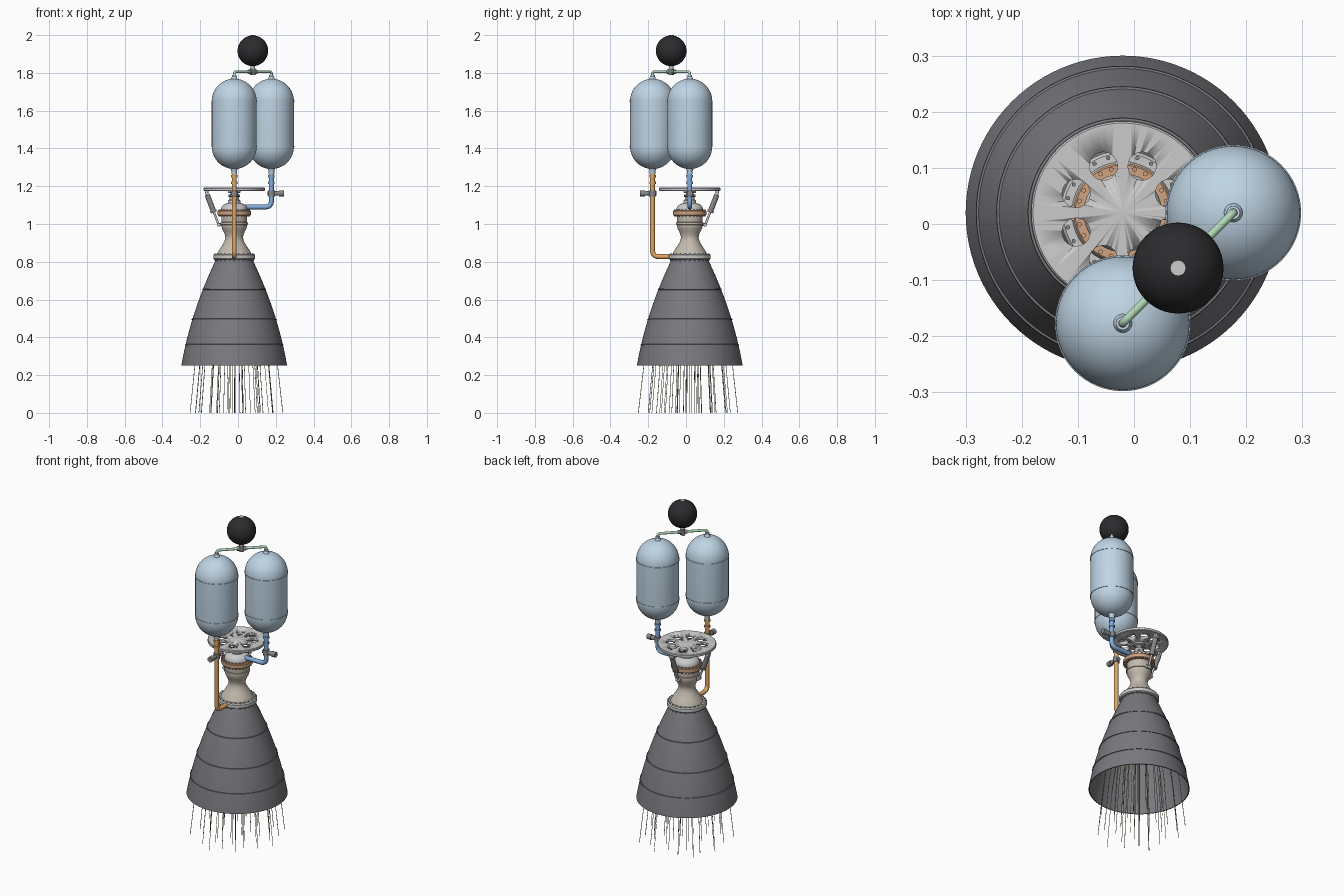
import bpy, bmesh, math, random
from mathutils import Vector, Matrix

if "Cube" in bpy.data.objects:
    bpy.data.objects.remove(bpy.data.objects["Cube"])

random.seed(4)
C = Vector((-0.02, 0.02, 0))          # engine axis
T1 = Vector((0.177, 0.02, 0))         # oxidiser tank axis
T2 = Vector((-0.02, -0.177, 0))       # fuel tank axis
S = Vector((0.0785, -0.0785, 0))      # pressure sphere axis


def mat(name, rgb):
    m = bpy.data.materials.new(name)
    m.diffuse_color = (*rgb, 1)
    m.use_nodes = True
    m.node_tree.nodes["Principled BSDF"].inputs["Base Color"].default_value = m.diffuse_color
    return m


BLUE = mat("tank_blue", (0.52, 0.66, 0.78))
PIPE_BLUE = mat("pipe_blue", (0.22, 0.42, 0.72))
ORANGE = mat("pipe_orange", (0.75, 0.38, 0.13))
COPPER = mat("copper", (0.62, 0.36, 0.22))
GREEN = mat("pipe_green", (0.45, 0.70, 0.48))
BLACK = mat("black", (0.025, 0.025, 0.028))
DARK = mat("bell_grey", (0.19, 0.19, 0.21))
STEEL = mat("dark_steel", (0.25, 0.25, 0.26))
BEIGE = mat("chamber_beige", (0.55, 0.50, 0.42))
STREAK = mat("exhaust_tan", (0.42, 0.36, 0.22))


def finish(name, bm, m=None):
    bmesh.ops.recalc_face_normals(bm, faces=bm.faces)
    me = bpy.data.meshes.new(name)
    bm.to_mesh(me)
    bm.free()
    ob = bpy.data.objects.new(name, me)
    bpy.context.collection.objects.link(ob)
    if m:
        me.materials.append(m)
    bpy.ops.object.select_all(action='DESELECT')
    ob.select_set(True)
    bpy.context.view_layer.objects.active = ob
    bpy.ops.object.shade_smooth_by_angle(angle=math.radians(35))
    return ob


def lathe(name, prof, c, m=None, n=64, closed=False):
    bm = bmesh.new()
    vs = [bm.verts.new((c.x + r, c.y, z)) for r, z in prof]
    es = [bm.edges.new(p) for p in zip(vs, vs[1:])]
    if closed:
        es.append(bm.edges.new((vs[-1], vs[0])))
    bmesh.ops.spin(bm, geom=vs + es, cent=c, axis=(0, 0, 1), angle=math.tau, steps=n, use_duplicate=False)
    bmesh.ops.remove_doubles(bm, verts=bm.verts, dist=1e-5)
    return finish(name, bm, m)


def add_rod(bm, a, b, r, n=16):
    a, b = Vector(a), Vector(b)
    d = b - a
    q = d.to_track_quat('Z', 'Y').to_matrix().to_4x4()
    bmesh.ops.create_cone(bm, cap_ends=True, segments=n, radius1=r, radius2=r, depth=d.length,
                          matrix=Matrix.Translation((a + b) / 2) @ q)


def rods(name, items, m=None, n=16):
    bm = bmesh.new()
    for a, b, r in items:
        add_rod(bm, a, b, r, n)
    return finish(name, bm, m)


def polar(c, r, ang, z):
    return Vector((c.x + r * math.cos(ang), c.y + r * math.sin(ang), z))


def pipe(name, pts, r, m, bend=0.03):
    path = [Vector(pts[0])]
    for i in range(1, len(pts) - 1):       # rounded elbows
        p0, p, p2 = (Vector(v) for v in pts[i - 1:i + 2])
        a, b = p + (p0 - p).normalized() * bend, p + (p2 - p).normalized() * bend
        for k in range(9):
            t = k / 8
            path.append(a * (1 - t) ** 2 + p * 2 * t * (1 - t) + b * t * t)
    path.append(Vector(pts[-1]))
    return curves(name, [path], r, m, 4)


def curves(name, paths, r, m, res):
    cu = bpy.data.curves.new(name, 'CURVE')
    cu.dimensions = '3D'
    cu.bevel_depth, cu.bevel_resolution, cu.use_fill_caps = r, res, True
    for path in paths:
        sp = cu.splines.new('POLY')
        sp.points.add(len(path) - 1)
        for pt, v in zip(sp.points, path):
            pt.co = (*v, 1)
    cu.materials.append(m)
    ob = bpy.data.objects.new(name, cu)
    bpy.context.collection.objects.link(ob)
    return ob


def bell_r(z):                             # bell contour, z 0.25 .. 0.82
    t = (0.82 - z) / 0.57
    return 0.093 + 0.187 * (1.48 * t - 0.48 * t * t)


# nozzle extension: thin double wall
zs = [0.82 - 0.57 * i / 20 for i in range(21)]
lathe("nozzle_bell", [(bell_r(z), z) for z in zs] + [(bell_r(z) - 0.005, z) for z in reversed(zs)],
      C, DARK, 96, True)
for i, z in enumerate((0.655, 0.495, 0.36)):
    lathe(f"bell_band_{i + 1}", [(bell_r(z + .004) - .002, z + .004), (bell_r(z) + .003, z + .003),
                                 (bell_r(z) + .004, z - .003), (bell_r(z - .004) - .002, z - .004)],
          C, DARK, 96, True)

# exhaust streaks following the bell
paths = []
for i in range(38):
    f, a = 0.9 * math.sqrt((i + 0.5) / 38), i * 2.39996
    f *= random.uniform(0.93, 1.0)
    path = [polar(C, f * bell_r(z), a, z) for z in (0.80, 0.7, 0.6, 0.5, 0.4, 0.3)]
    path.append(polar(C, min(f * 1.11 * 0.28, 0.279), a, 0))
    paths.append(path)
curves("exhaust_streaks", paths, 0.0016, STREAK, 0)

# manifold ring between bell and chamber
lathe("fuel_manifold", [(.085, .812), (.106, .812), (.111, .817), (.111, .835), (.106, .841), (.085, .841)], C, None, 64, True)
rods("manifold_bolts", [(polar(C, .101, k * math.tau / 24, .805), polar(C, .101, k * math.tau / 24, .845), .004)
                        for k in range(24)], STEEL, 6)

# combustion chamber and throat
outer = [(.092, .838), (.085, .855), (.068, .88), (.053, .905), (.047, .925), (.048, .938), (.056, .96),
         (.064, .975), (.068, .99), (.068, 1.05)]
lathe("combustion_chamber", outer + [(.055, 1.05), (.055, .98), (.036, .93), (.085, .838)], C, BEIGE, 64, True)
lathe("chamber_band", [(.066, .995), (.072, .997), (.072, 1.008), (.066, 1.01)], C, BEIGE, 64, True)

# injector flange, bolts and dome
lathe("injector_flange", [(0, 1.045), (.085, 1.045), (.088, 1.048), (.088, 1.068), (.085, 1.071), (0, 1.071)], C, COPPER)
rods("flange_bolts", [(polar(C, .080, k * math.tau / 24, 1.039), polar(C, .080, k * math.tau / 24, 1.077), .0045)
                      for k in range(24)], COPPER, 6)
lathe("injector_dome", [(.07, 1.07), (.07, 1.082), (.064, 1.096), (.05, 1.106), (.034, 1.11), (.032, 1.125),
                        (.026, 1.13), (.024, 1.142), (0, 1.142)], C)

# gimbal joint
lathe("gimbal_joint", [(0, 1.135), (.018, 1.138), (.024, 1.15), (.018, 1.162), (.032, 1.166), (.032, 1.178), (0, 1.178)], C, None, 32)
rods("gimbal_pins", [(C + Vector((-.03, 0, 1.15)), C + Vector((.03, 0, 1.15)), .006),
                     (C + Vector((0, -.03, 1.15)), C + Vector((0, .03, 1.15)), .006)], STEEL)

# thrust plate with eight lightening holes
plate = lathe("thrust_plate", [(0, 1.175), (.160, 1.175), (.163, 1.178), (.163, 1.189), (.160, 1.192), (0, 1.192)], C)
cut = rods("hole_cutter", [(polar(C, .09, (k + .5) * math.tau / 8, 1.1), polar(C, .09, (k + .5) * math.tau / 8, 1.25), .025)
                           for k in range(8)], None, 32)
cut.hide_render = True
mod = plate.modifiers.new("holes", 'BOOLEAN')
mod.operation, mod.object, mod.solver = 'DIFFERENCE', cut, 'EXACT'
bpy.context.view_layer.objects.active = plate
bpy.ops.object.modifier_apply(modifier="holes")
bpy.data.objects.remove(cut)

# two steering actuators, on the left and at the back
for side, ang in (("left", math.pi), ("back", math.pi / 2)):
    top, bot = polar(C, .146, ang, 1.162), polar(C, .082, ang, .995)
    cross = Vector((-math.sin(ang), math.cos(ang), 0)) * .014
    lerp = lambda t: top.lerp(bot, t)
    rods(f"{side}_actuator_body", [(lerp(.05), lerp(.58), .014), (lerp(.54), lerp(.6), .017)], STEEL, 24)
    rods(f"{side}_actuator_rod", [(top, bot, .006)])
    rods(f"{side}_actuator_mounts", [(top - cross, top + cross, .009), (bot - cross, bot + cross, .009),
                                     (top, top + Vector((0, 0, .018)), .010),
                                     (bot, polar(C, .062, ang, 1.0), .008)])

# propellant tanks
for name, c in (("oxidiser", T1), ("fuel", T2)):
    r = .119
    arc = [(r * math.sin(a), r * math.cos(a)) for a in (k * math.pi / 32 for k in range(17))]
    lathe(f"{name}_tank", [(x, 1.65 + z) for x, z in arc] + [(x, 1.41 - z) for x, z in reversed(arc)], c, BLUE)
    for w, z in (("upper", 1.65), ("lower", 1.41)):
        lathe(f"{name}_tank_{w}_weld", [(.117, z - .004), (.121, z - .003), (.121, z + .003), (.117, z + .004)],
              c, BLUE, 64, True)
    lathe(f"{name}_tank_top_boss", [(0, 1.76), (.018, 1.76), (.015, 1.776), (.012, 1.78), (.012, 1.79), (0, 1.79)], c, BLUE, 24)
    lathe(f"{name}_tank_outlet", [(0, 1.305), (.024, 1.30), (.016, 1.285), (.015, 1.265), (0, 1.265)], c, BLUE, 24)

# feed lines
U = lambda c, z: (c.x, c.y, z)
pipe("oxidiser_feed_pipe", [U(T1, 1.28), U(T1, 1.09), (C.x + .05, C.y, 1.09)], .013, PIPE_BLUE, .035)
pipe("fuel_feed_pipe", [U(T2, 1.28), U(T2, .827), (C.x, C.y - .10, .827)], .013, ORANGE, .035)

# shut-off valves on the feed lines
for name, c, d, m in (("oxidiser", T1, Vector((1, 0, 0)), PIPE_BLUE), ("fuel", T2, Vector((0, -1, 0)), ORANGE)):
    p = Vector((c.x, c.y, 1.162))
    up = Vector((0, 0, 1))
    rods(f"{name}_valve", [(p - up * .016, p + up * .016, .019), (p - d * .022, p + d * .045, .012),
                           (p + d * .04, p + d * .066, .016)], STEEL, 20)
    rods(f"{name}_pipe_collars", [(p + up * z, p + up * (z + .012), .017) for z in (.05, .085)], m, 20)

# pressurant sphere with lines to both tanks
bm = bmesh.new()
bmesh.ops.create_uvsphere(bm, u_segments=48, v_segments=32, radius=.081, matrix=Matrix.Translation((S.x, S.y, 1.917)))
finish("pressurant_sphere", bm, BLACK)
rods("sphere_bosses", [(U(S, 1.99), U(S, 2.0), .014), (U(S, 1.815), U(S, 1.842), .012)], None, 24)
for name, c in (("oxidiser", T1), ("fuel", T2)):
    pipe(f"{name}_pressure_pipe", [U(c, 1.775), U(c, 1.806), U(S, 1.806)], .0075, GREEN, .015)
d = (T1 - T2).normalized()
e = Vector((-d.y, d.x, 0))
p = Vector((S.x, S.y, 1.806))
rods("pressure_tee_valve", [(p - d * .026, p + d * .026, .012), (p, p + e * .034, .010),
                            (p - Vector((0, 0, .016)), p + Vector((0, 0, .018)), .014)], STEEL, 20)
